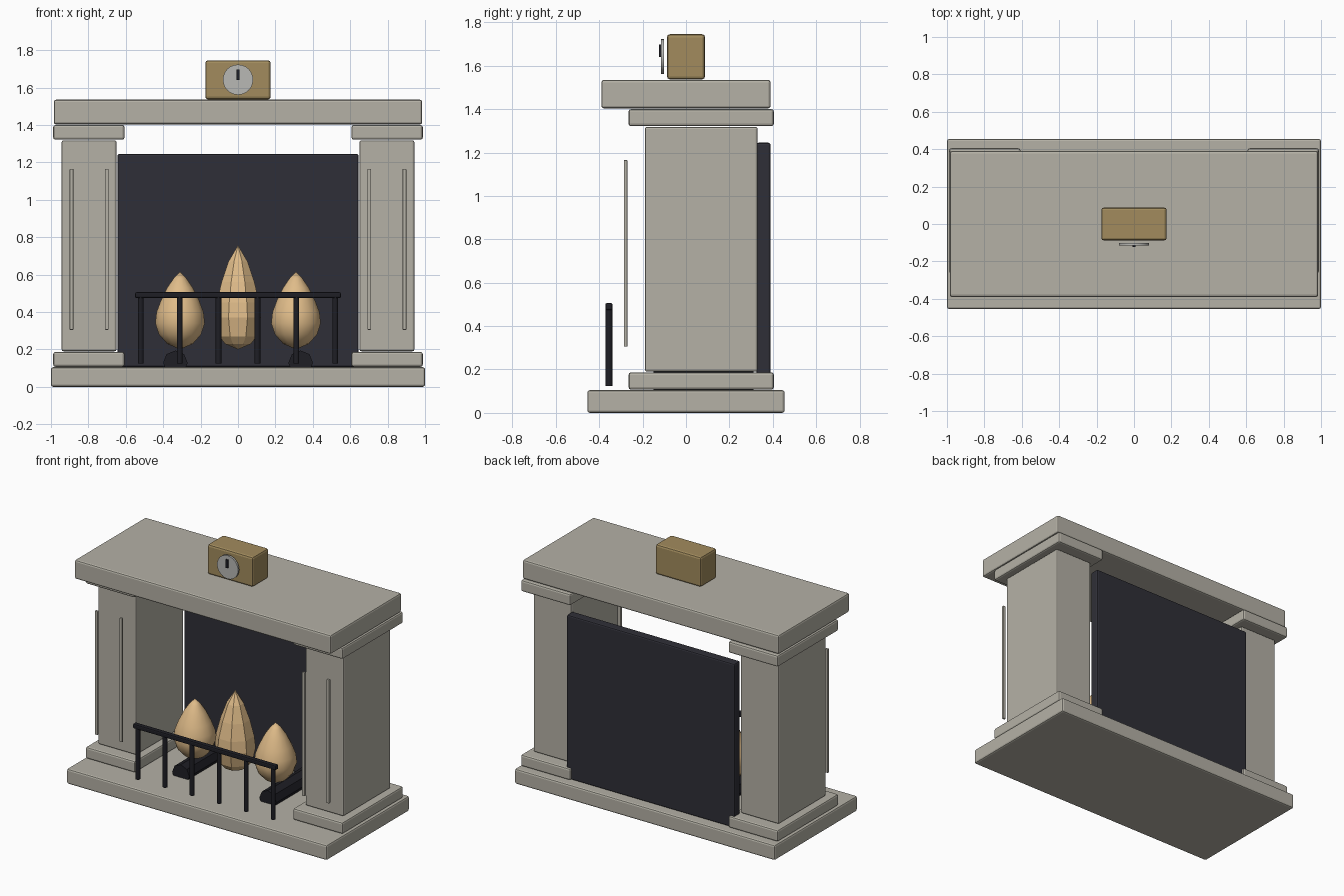
import bpy, bmesh, math

cube = bpy.data.objects.get("Cube")
if cube:
    bpy.data.objects.remove(cube, do_unlink=True)


def material(name, r, g, b):
    m = bpy.data.materials.new(name)
    m.use_nodes = True
    m.diffuse_color = (r, g, b, 1)
    m.node_tree.nodes["Principled BSDF"].inputs["Base Color"].default_value = (r, g, b, 1)
    return m


STONE = material("pale stone", 0.46, 0.44, 0.38)
SOOT = material("sooty panel", 0.028, 0.028, 0.038)
IRON = material("black iron", 0.013, 0.013, 0.018)
FLAME = material("warm flame", 0.74, 0.50, 0.25)
BRASS = material("aged brass", 0.36, 0.26, 0.11)
DIAL = material("grey dial", 0.48, 0.48, 0.46)


def finish(name, bm, mat, smooth=None):
    mesh = bpy.data.meshes.new(name)
    bmesh.ops.recalc_face_normals(bm, faces=bm.faces)
    bm.to_mesh(mesh)
    bm.free()
    mesh.materials.append(mat)
    ob = bpy.data.objects.new(name, mesh)
    bpy.context.collection.objects.link(ob)
    if smooth:
        bpy.ops.object.select_all(action='DESELECT')
        ob.select_set(True)
        bpy.context.view_layer.objects.active = ob
        bpy.ops.object.shade_smooth_by_angle(angle=math.radians(smooth))
    return ob


def box(name, xs, ys, zs, mat, bevel=0.0):
    bm = bmesh.new()
    bmesh.ops.create_cube(bm, size=1)
    for v in bm.verts:
        v.co = [lo + (c + 0.5) * (hi - lo) for c, (lo, hi) in zip(v.co, (xs, ys, zs))]
    ob = finish(name, bm, mat)
    if bevel:
        mod = ob.modifiers.new("Soft edges", 'BEVEL')
        mod.width = bevel
        mod.segments = 2
    return ob


def cylinder(name, loc, radius, depth, sides, mat, axis='Z', turn=0.0):
    bm = bmesh.new()
    bmesh.ops.create_cone(bm, cap_ends=True, segments=sides, radius1=radius,
                          radius2=radius, depth=depth)
    ob = finish(name, bm, mat, smooth=40)
    ob.location = loc
    if axis == 'Y':
        ob.rotation_euler = (math.pi / 2, 0, turn)
    return ob


def lathe(name, loc, profile, sides, mat, smooth=None):
    bm = bmesh.new()
    rings = []
    for r, z in profile:
        if r == 0:
            rings.append([bm.verts.new((0, 0, z))] * sides)
            continue
        step = 2 * math.pi / sides
        rings.append([bm.verts.new((r * math.cos((i + 0.5) * step),
                                    r * math.sin((i + 0.5) * step), z))
                      for i in range(sides)])
    for a, b in zip(rings, rings[1:]):
        for i in range(sides):
            j = (i + 1) % sides
            bm.faces.new(list(dict.fromkeys((a[i], a[j], b[j], b[i]))))
    ob = finish(name, bm, mat, smooth)
    ob.location = loc
    return ob


# Hearth, mantel shelf and fireback
box("hearth", (-1, 1), (-0.455, 0.455), (0, 0.105), STONE, 0.012)
box("mantel_shelf", (-0.985, 0.985), (-0.39, 0.39), (1.403, 1.535), STONE, 0.012)
box("fireback", (-0.645, 0.645), (0.325, 0.39), (0.107, 1.245), SOOT, 0.01)

# Columns with plinths, capitals and face strips; andirons on each side
for side, s in (("left", 1), ("right", -1)):
    def span(a, b):
        return tuple(sorted((s * a, s * b)))

    box(side + "_column", span(0.65, 0.943), (-0.19, 0.33), (0.19, 1.318), STONE, 0.01)
    box(side + "_plinth", span(0.607, 0.988), (-0.265, 0.405), (0.107, 0.187), STONE, 0.012)
    box(side + "_capital", span(0.607, 0.988), (-0.265, 0.405), (1.321, 1.4), STONE, 0.012)
    for part, x in (("inner", 0.702), ("outer", 0.89)):
        box(side + "_" + part + "_strip", span(x - 0.01, x + 0.01), (-0.286, -0.27),
            (0.305, 1.165), STONE, 0.003)
    cylinder(side + "_log", (s * 0.335, 0.08, 0.128), 0.066, 0.46, 8, IRON, 'Y')

# Flames
small = [(0, 0.2), (0.07, 0.23), (0.115, 0.28), (0.135, 0.34), (0.128, 0.4),
         (0.105, 0.46), (0.07, 0.53), (0.035, 0.58), (0, 0.615)]
for side, x in (("left", 0.31), ("right", -0.31)):
    lathe(side + "_flame", (x, -0.03, 0), small, 16, FLAME, 35)
tall = [(0, 0.2), (0.075, 0.23), (0.11, 0.27), (0.132, 0.37), (0.123, 0.45),
        (0.095, 0.56), (0.055, 0.67), (0, 0.757)]
lathe("centre_flame", (0, -0.03, 0), tall, 8, FLAME)

# Fender
for i in range(6):
    cylinder("fender_post", (-0.52 + i * 0.208, -0.355, 0.305), 0.016, 0.36, 10, IRON)
box("fender_rail", (-0.55, 0.55), (-0.372, -0.338), (0.474, 0.506), IRON, 0.008)

# Mantel clock
box("clock_case", (-0.175, 0.175), (-0.088, 0.088), (1.537, 1.745), BRASS, 0.014)
cylinder("clock_dial", (0, -0.108, 1.642), 0.081, 0.014, 24, DIAL, 'Y')
box("clock_hand", (-0.009, 0.009), (-0.124, -0.115), (1.64, 1.697), IRON)
